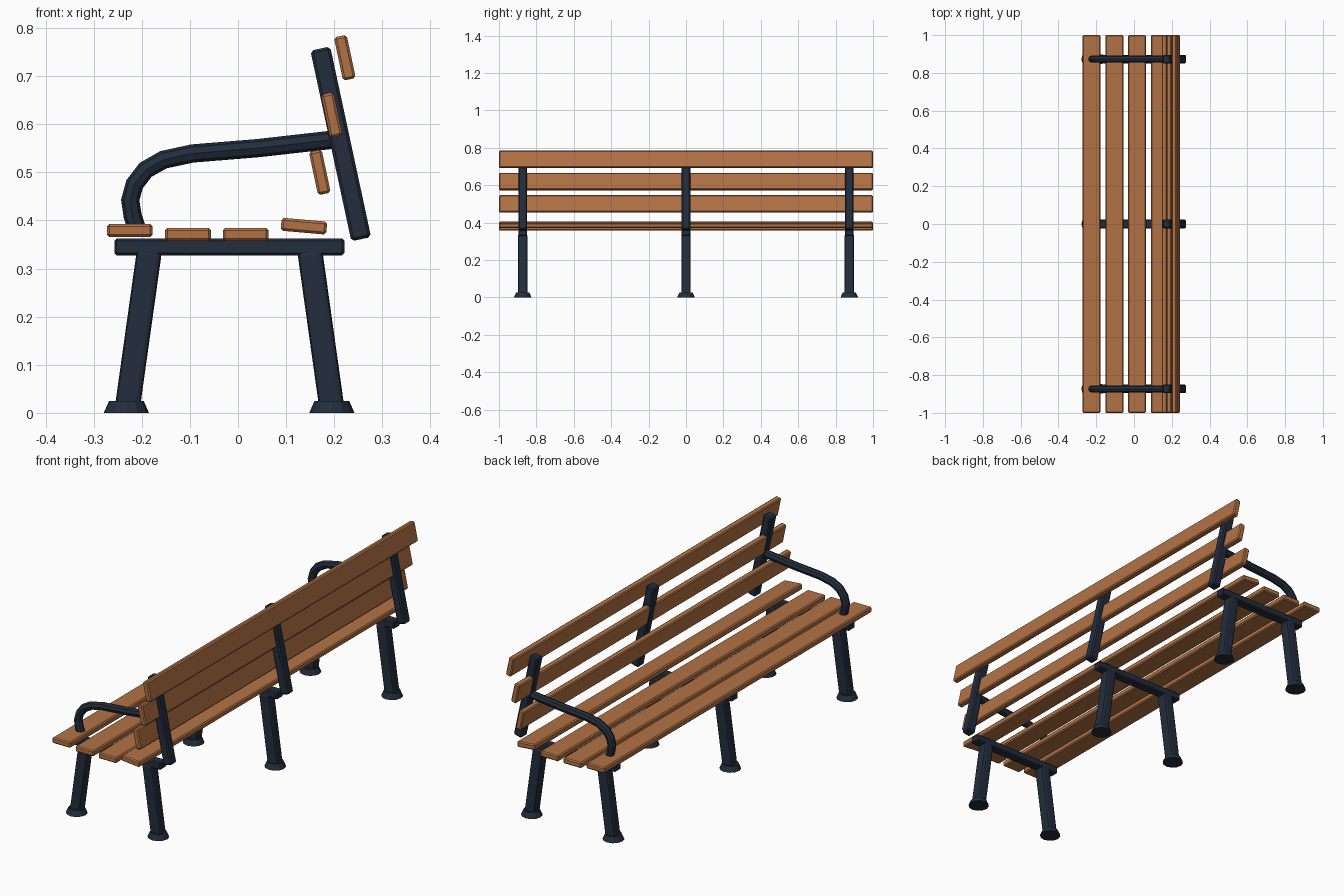
import bpy
import math
from mathutils import Vector

cube = bpy.data.objects.get("Cube")
if cube:
    bpy.data.objects.remove(cube)


def make_material(name, color):
    mat = bpy.data.materials.new(name)
    mat.use_nodes = True
    mat.diffuse_color = color
    for node in mat.node_tree.nodes:
        if node.type == 'BSDF_PRINCIPLED':
            node.inputs["Base Color"].default_value = color
    return mat


wood = make_material("warm wood", (0.45, 0.17, 0.06, 1))
iron = make_material("dark iron", (0.016, 0.026, 0.045, 1))


def board(name, center, size, tilt, mat, bevel, segments=1):
    """Bevelled box turned about the long axis of the bench."""
    bpy.ops.mesh.primitive_cube_add(size=1, location=center)
    obj = bpy.context.object
    obj.name = name
    obj.scale = size
    bpy.ops.object.transform_apply(location=False, rotation=False, scale=True)
    obj.rotation_euler.y = tilt
    mod = obj.modifiers.new("Soft edges", 'BEVEL')
    mod.width = bevel
    mod.segments = segments
    obj.data.materials.append(mat)
    return obj


def strut(name, y, low, high, width, depth, bevel, segments=1):
    """Upright beam between two (x, z) points."""
    a, b = Vector((low[0], y, low[1])), Vector((high[0], y, high[1]))
    d = b - a
    return board(name, (a + b) / 2, (width, depth, d.length),
                 math.atan2(d.x, d.z), iron, bevel, segments)


def foot(name, x, y):
    bpy.ops.mesh.primitive_cone_add(vertices=12, radius1=0.047, radius2=0.036,
                                    depth=0.025, location=(x, y, 0.0125))
    bpy.context.object.name = name
    bpy.context.object.data.materials.append(iron)


def armrest(name, y):
    path = [(-0.208, 0.375), (-0.219, 0.41), (-0.224, 0.442), (-0.215, 0.475),
            (-0.192, 0.505), (-0.155, 0.526), (-0.095, 0.539),
            (0.04, 0.55), (0.2, 0.568)]
    curve = bpy.data.curves.new(name, 'CURVE')
    curve.dimensions = '3D'
    curve.bevel_depth = 0.019
    curve.bevel_resolution = 2
    curve.use_fill_caps = True
    spline = curve.splines.new('POLY')
    spline.points.add(len(path) - 1)
    for point, (x, z) in zip(spline.points, path):
        point.co = (x, y, z, 1)
    curve.materials.append(iron)
    obj = bpy.data.objects.new(name, curve)
    bpy.context.collection.objects.link(obj)
    bpy.ops.object.select_all(action='DESELECT')
    obj.select_set(True)
    bpy.context.view_layer.objects.active = obj
    bpy.ops.object.convert(target='MESH')
    for face in bpy.context.object.data.polygons:
        face.use_smooth = False


# Seat slats
seat = [(-0.225, 0.379, 0), (-0.104, 0.371, 0), (0.016, 0.371, 0), (0.137, 0.388, 5)]
for i, (x, z, tilt) in enumerate(seat):
    board(f"seat_slat_{i + 1}", (x, 0, z), (0.095, 2, 0.027),
          math.radians(tilt), wood, 0.005)

# Backrest slats
for i, (x, z) in enumerate([(0.170, 0.5), (0.195, 0.619), (0.222, 0.738)]):
    board(f"back_slat_{i + 1}", (x, 0, z), (0.027, 2, 0.092),
          math.radians(-12), wood, 0.005)

# Three iron frames
for side, y in (("right", -0.873), ("middle", 0), ("left", 0.873)):
    board(f"{side}_seat_bar", (-0.018, y, 0.345), (0.478, 0.046, 0.035), 0, iron, 0.005)
    strut(f"{side}_back_post", y, (0.256, 0.361), (0.171, 0.757), 0.042, 0.046, 0.006)
    strut(f"{side}_front_leg", y, (-0.230, 0.01), (-0.184, 0.338), 0.052, 0.05, 0.01, 2)
    strut(f"{side}_back_leg", y, (0.195, 0.01), (0.149, 0.338), 0.052, 0.05, 0.01, 2)
    foot(f"{side}_front_foot", -0.232, y)
    foot(f"{side}_back_foot", 0.195, y)
    if y:
        armrest(f"{side}_armrest", y)
